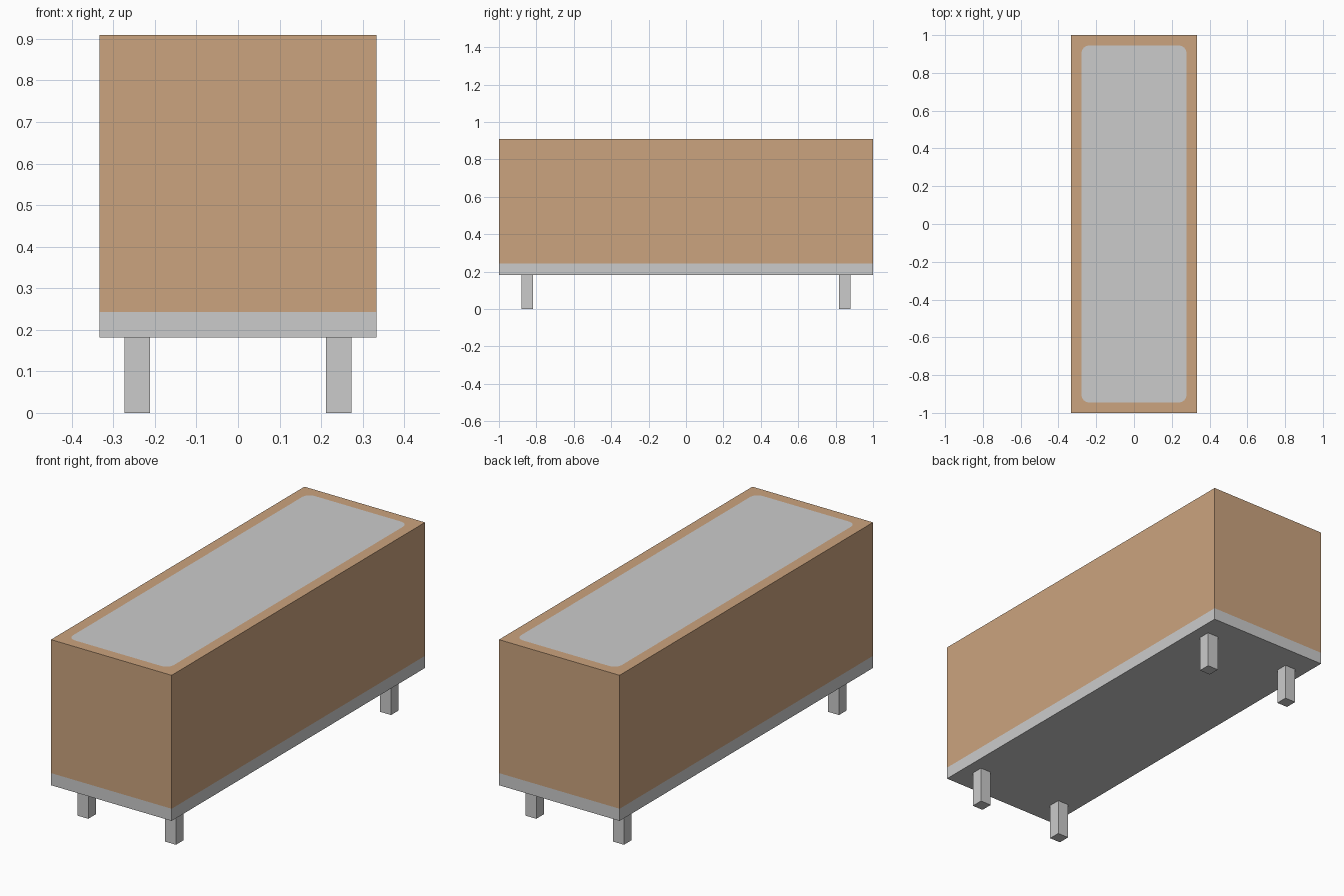
import bpy, bmesh, math

if "Cube" in bpy.data.objects:
    bpy.data.objects.remove(bpy.data.objects["Cube"])

U = 2 / 33                      # the model's base unit: 33 long, 11 wide, 15 high
HX, HY = 5.5 * U, 1.0
Z_BASE, Z_BAND, Z_TOP = 3 * U, 4 * U, 15 * U


def material(name, rgb):
    m = bpy.data.materials.new(name)
    m.diffuse_color = (*rgb, 1)
    m.use_nodes = True
    m.node_tree.nodes["Principled BSDF"].inputs["Base Color"].default_value = m.diffuse_color
    return m


WOOD = material("tan wood", (0.60, 0.37, 0.21))
GREY = material("light grey", (0.60, 0.60, 0.60))


def make_object(name, bm, mats):
    bmesh.ops.recalc_face_normals(bm, faces=bm.faces)
    mesh = bpy.data.meshes.new(name)
    bm.to_mesh(mesh)
    bm.free()
    for m in mats:
        mesh.materials.append(m)
    ob = bpy.data.objects.new(name, mesh)
    bpy.context.collection.objects.link(ob)
    return ob


# Box body: grey band and underside, wooden walls, rounded grey panel cut into the top
bm = bmesh.new()
signs = [(-1, -1), (1, -1), (1, 1), (-1, 1)]
low, mid, top = [[bm.verts.new((sx * HX, sy * HY, z)) for sx, sy in signs]
                 for z in (Z_BASE, Z_BAND, Z_TOP)]
bm.faces.new(low[::-1]).material_index = 1
for i in range(4):
    j = (i + 1) % 4
    bm.faces.new((low[i], low[j], mid[j], mid[i])).material_index = 1
    bm.faces.new((mid[i], mid[j], top[j], top[i]))

inset, radius, steps = 0.055, 0.04, 4
arcs = []
for i, (sx, sy) in enumerate(signs):
    cx, cy = sx * (HX - inset - radius), sy * (HY - inset - radius)
    angles = [math.pi + (i + k / steps) * math.pi / 2 for k in range(steps + 1)]
    arcs.append([bm.verts.new((cx + radius * math.cos(a), cy + radius * math.sin(a), Z_TOP))
                 for a in angles])
for i in range(4):
    j = (i + 1) % 4
    for a, b in zip(arcs[i], arcs[i][1:]):
        bm.faces.new((top[i], b, a))
    bm.faces.new((top[i], top[j], arcs[j][0], arcs[i][-1]))
bm.faces.new([v for arc in arcs for v in arc]).material_index = 1
make_object("box_body", bm, [WOOD, GREY])

# Four square legs
for side, sx in (("left", -1), ("right", 1)):
    for end, sy in (("front", -1), ("back", 1)):
        bm = bmesh.new()
        bmesh.ops.create_cube(bm, size=1)
        bmesh.ops.scale(bm, vec=(U, U, Z_BASE), verts=bm.verts)
        bmesh.ops.translate(bm, vec=(sx * 4 * U, sy * 14 * U, Z_BASE / 2), verts=bm.verts)
        make_object(f"{end}_{side}_leg", bm, [GREY])
